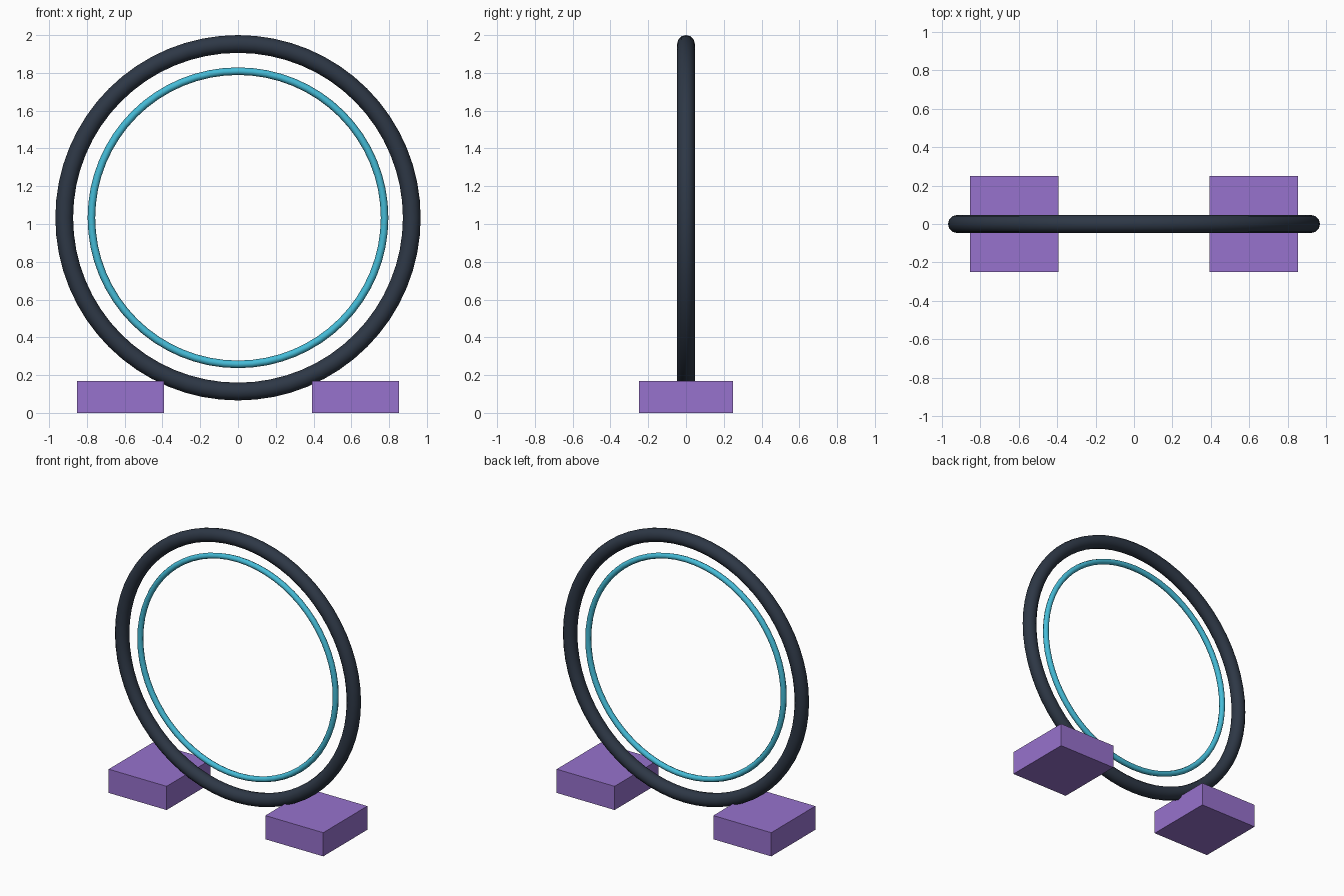
import bpy
import math

default_cube = bpy.data.objects.get("Cube")
if default_cube:
    bpy.data.objects.remove(default_cube, do_unlink=True)


def make_material(name, rgb):
    mat = bpy.data.materials.new(name)
    mat.use_nodes = True
    colour = (*rgb, 1.0)
    mat.diffuse_color = colour
    mat.node_tree.nodes["Principled BSDF"].inputs["Base Color"].default_value = colour
    return mat


slate = make_material("dark slate", (0.027, 0.039, 0.061))
cyan = make_material("bright cyan", (0.06, 0.50, 0.68))
purple = make_material("soft purple", (0.31, 0.168, 0.61))

CENTRE_Z = 1.033


def ring(name, radius, thickness, sides, mat):
    """Upright ring facing the front."""
    bpy.ops.mesh.primitive_torus_add(
        major_radius=radius, minor_radius=thickness,
        major_segments=64, minor_segments=sides,
        location=(0, 0, CENTRE_Z), rotation=(math.pi / 2, 0, 0))
    obj = bpy.context.object
    obj.name = name
    obj.data.materials.append(mat)
    bpy.ops.object.shade_smooth_by_angle(angle=math.radians(50))


def foot(name, side):
    """Flat block resting on the ground."""
    bpy.ops.mesh.primitive_cube_add(size=1, location=(side * 0.622, 0, 0.085))
    obj = bpy.context.object
    obj.name = name
    obj.scale = (0.46, 0.5, 0.17)
    bpy.ops.object.transform_apply(location=False, rotation=False, scale=True)
    obj.data.materials.append(purple)


# Rings
ring("outer_ring", 0.92, 0.047, 12, slate)
ring("inner_ring", 0.776, 0.02, 8, cyan)

# Feet
foot("left_foot", 1)
foot("right_foot", -1)
